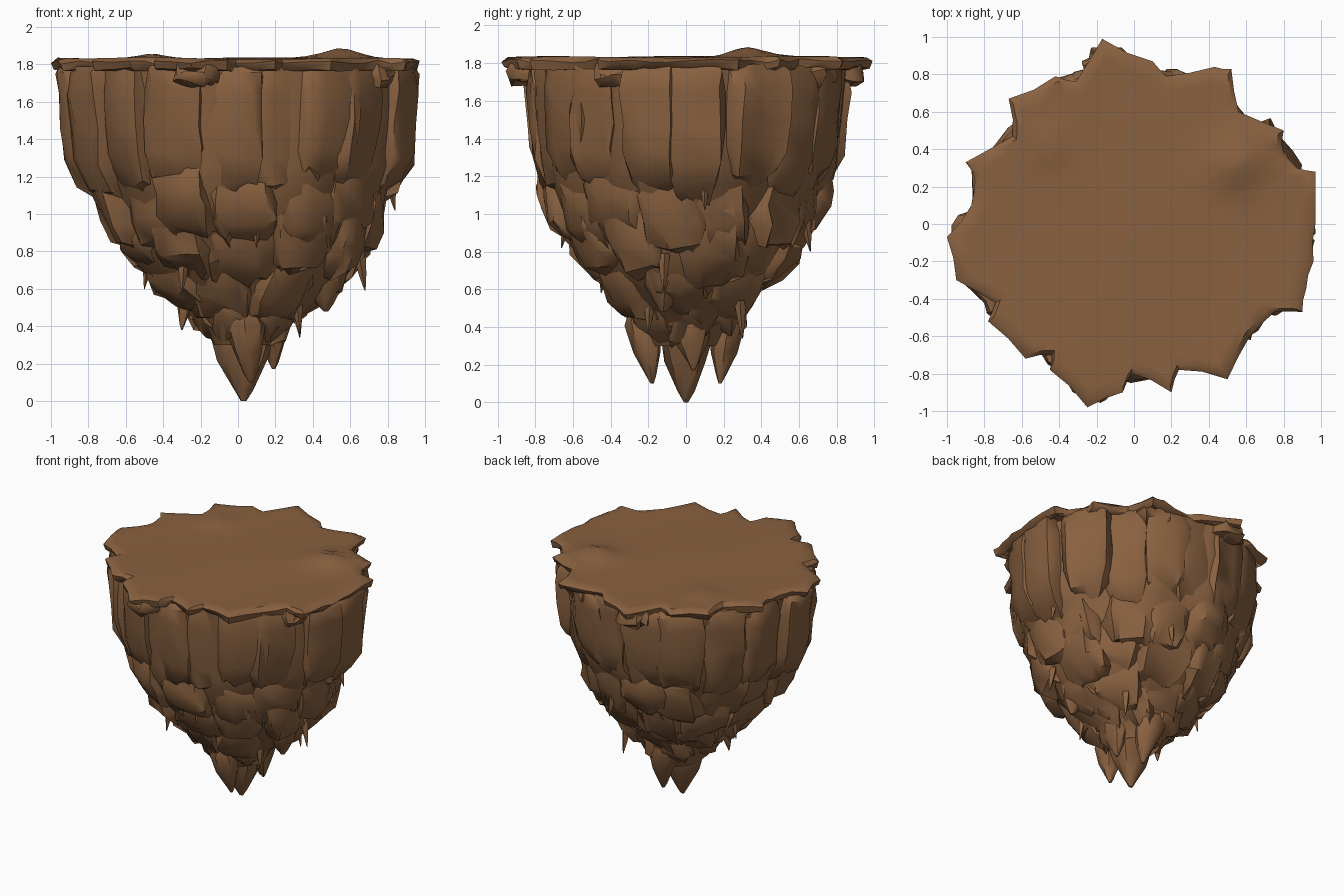
import bpy, bmesh, math, random
from mathutils import Vector

if "Cube" in bpy.data.objects:
    bpy.data.objects.remove(bpy.data.objects["Cube"])

random.seed(5)
TAU = math.tau
earth = bpy.data.materials.new("earth brown")
earth.diffuse_color = (0.25, 0.12, 0.052, 1)
earth.use_nodes = True
earth.node_tree.nodes["Principled BSDF"].inputs["Base Color"].default_value = earth.diffuse_color

# Plan outline of the rim, counter-clockwise
RIM = [(.97, 0), (.97, .28), (.87, .3), (.8, .38), (.8, .5), (.56, .6), (.52, .83), (.43, .84),
       (.17, .79), (.1, .87), (-.17, .99), (-.31, .76), (-.42, .79), (-.67, .67), (-.65, .47),
       (-.9, .33), (-.85, .23), (-.87, .1), (-1, -.07), (-.95, -.3), (-.74, -.42), (-.78, -.52),
       (-.58, -.72), (-.44, -.7), (-.45, -.78), (-.25, -.98), (-.06, -.9), (-.01, -.8),
       (.2, -.9), (.24, -.78), (.5, -.83), (.62, -.6), (.75, -.47), (.9, -.47), (.92, -.35), (.96, -.2)]
POLAR = sorted((math.atan2(y, x) % TAU, math.hypot(x, y)) for x, y in RIM)
# Cliff radius by height towards right, back, left and front
PROFILE = [(0, .02, .02, .02, .02), (.2, .16, .14, .1, .14), (.3, .2, .23, .14, .23), (.4, .27, .29, .2, .29),
           (.5, .43, .35, .3, .36), (.6, .56, .42, .46, .43), (.7, .65, .54, .56, .55), (.8, .7, .64, .65, .62),
           (1, .77, .75, .72, .79), (1.15, .86, .85, .85, .86), (1.25, .91, .89, .91, .88),
           (1.75, .95, .95, .98, .93), (2, .95, .95, .98, .93)]


def lerp_table(table, v):
    for (a, ra), (b, rb) in zip(table, table[1:]):
        if a <= v <= b:
            return ra + (rb - ra) * (v - a) / max(b - a, 1e-6)
    return table[0][1] if v < table[0][0] else table[-1][1]


def rim_radius(a):
    wrap = [(POLAR[-1][0] - TAU, POLAR[-1][1])] + POLAR + [(POLAR[0][0] + TAU, POLAR[0][1])]
    return lerp_table(wrap, a % TAU)


def axis_radius(a, z):
    c, s = math.cos(a), math.sin(a)
    rx = lerp_table([(p[0], p[1 if c > 0 else 3]) for p in PROFILE], z)
    ry = lerp_table([(p[0], p[2 if s > 0 else 4]) for p in PROFILE], z)
    return rx * c * c + ry * s * s


def envelope(a, z):
    smooth = sum(rim_radius(a + d) for d in (-.16, -.08, 0, .08, .16)) / 5
    keep = min(1, max(0, (z - .2) / 1))          # rounder towards the tip
    return axis_radius(a, z) * (1 + keep * (smooth / .945 - 1))


def loft(bm, rings, caps=True):
    """Skin closed rings of points."""
    loops = [[bm.verts.new(p) for p in r] for r in rings]
    n = len(loops[0])
    for lo, hi in zip(loops, loops[1:]):
        for i in range(n):
            bm.faces.new((lo[i], lo[(i + 1) % n], hi[(i + 1) % n], hi[i]))
    if caps:
        bm.faces.new(loops[0][::-1])
    bm.faces.new(loops[-1])


def buried(v):
    r, a = math.hypot(v.co.x, v.co.y), math.atan2(v.co.y, v.co.x)
    return .3 < v.co.z < 1.74 and r < envelope(a, v.co.z) * .88


def finish(name, bm, angle=42, trim=False):
    bmesh.ops.recalc_face_normals(bm, faces=bm.faces)
    bmesh.ops.triangulate(bm, faces=[f for f in bm.faces if len(f.verts) > 4])
    if trim:   # drop faces buried inside the core
        bmesh.ops.delete(bm, geom=[f for f in bm.faces if all(buried(v) for v in f.verts)], context='FACES')
    me = bpy.data.meshes.new(name)
    bm.to_mesh(me)
    bm.free()
    me.materials.append(earth)
    ob = bpy.data.objects.new(name, me)
    bpy.context.collection.objects.link(ob)
    bpy.ops.object.select_all(action='DESELECT')
    ob.select_set(True)
    bpy.context.view_layer.objects.active = ob
    bpy.ops.object.shade_smooth_by_angle(angle=math.radians(angle))


def rock(bm, a, z0, z1, width, depth, push=0, rough=.02, lean=0, tuck=.04):
    """A blocky column whose outer face follows the cliff envelope; tuck sinks its top inwards."""
    out, side = Vector((math.cos(a), math.sin(a), 0)), Vector((-math.sin(a), math.cos(a), 0))
    levels = [(0, .5), (.1, .82), (.3, .98), (.55, 1), (.8, 1), (.95, .95), (1, .85)]
    mid = envelope(a, z0 + (z1 - z0) * .4)
    sides = [random.uniform(-.04, .04) for _ in range(12)]
    twist = random.uniform(-.25, .25)
    rings = []
    for t, s in levels:
        z = z0 + (z1 - z0) * t
        radius = .65 * envelope(a, z) + .35 * mid + push - (1 - s) * .08 - depth / 2 - tuck * t * t
        ring = []
        for i in range(12):
            th = TAU * (i + .5) / 12 + twist
            c, sn = math.cos(th), math.sin(th)
            u = math.copysign(abs(c) ** .55, c) * width / 2 * s + sides[i] * .5 + lean * (t - .5)
            v = math.copysign(abs(sn) ** .6, sn) * depth / 2 * s + sides[i] * .5
            p = out * (radius + v) + side * u
            ring.append((p.x + random.uniform(-rough, rough), p.y + random.uniform(-rough, rough),
                         z + random.uniform(-rough, rough) * (1.8 if t < .9 else .4)))
        rings.append(ring)
    loft(bm, rings)


def spike(bm, tip, base, r, n=7, ry=None):
    """A jagged hanging point from base down to tip."""
    tip, base, ry = Vector(tip), Vector(base), ry or r
    rings = []
    for t, s in ((0, .08), (.12, .26), (.45, .7), (.85, 1), (1, .85)):
        c = tip.lerp(base, t)
        rings.append([(c.x + r * s * math.cos(TAU * i / n) * random.uniform(.85, 1.12),
                       c.y + ry * s * math.sin(TAU * i / n) * random.uniform(.85, 1.12), c.z) for i in range(n)])
    loft(bm, rings)


# Solid core
bm = bmesh.new()
loft(bm, [[(envelope(TAU * i / 48, z) * .91 * math.cos(TAU * i / 48),
            envelope(TAU * i / 48, z) * .91 * math.sin(TAU * i / 48), z) for i in range(48)]
          for z in (.3, .4, .5, .6, .7, .8, 1, 1.15, 1.25, 1.5, 1.77)])
bmesh.ops.delete(bm, geom=[f for f in bm.faces if len(f.verts) > 4], context='FACES_ONLY')
finish("core", bm)

# Rows of rocks: name, count, bottom, top, width, depth, push, wobble in height, top tuck
ROWS = [("upper_columns", 18, 1.12, 1.79, .35, .26, -.01, .08, 0),
        ("middle_rocks", 14, .85, 1.28, .38, .26, .01, .06, .09),
        ("lower_rocks", 11, .66, 1.08, .38, .26, .01, .06, .07),
        ("deep_rocks", 8, .48, .86, .36, .26, .005, .05, .07),
        ("root_rocks", 7, .35, .64, .24, .2, 0, .04, .05)]
for name, count, z0, z1, w, d, push, wob, tuck in ROWS:
    bm = bmesh.new()
    upper = name == "upper_columns"
    for i in range(count):
        a = TAU * (i + random.uniform(-.16, .16)) / count + len(name)
        top = z1 if upper else z1 + random.uniform(-wob, wob)
        rock(bm, a, z0 + random.uniform(-wob, wob), top, w * random.uniform(.85, 1.1), d,
             push + random.uniform(-.03, .02), .016 if upper else .02,
             0 if upper else random.uniform(-.08, .08), tuck)
    finish(name, bm, trim=True)

# Hanging tip: a broad central point, one on each side, and small fangs
bm = bmesh.new()
for tip, base, r, ry in (((.03, 0, 0), (.03, 0, .48), .2, .16), ((.07, -.18, .1), (.03, -.23, .46), .12, .1),
                         ((.07, .18, .1), (.03, .23, .46), .12, .1), ((.19, .04, .17), (.19, .03, .5), .1, .12),
                         ((.47, -.12, .48), (.43, -.1, .8), .16, .16), ((-.3, -.1, .38), (-.28, -.08, .62), .05, .05)):
    spike(bm, tip, base, r, 8, ry)
finish("tip_spikes", bm)

# A few thin shards hanging under the ledges
bm = bmesh.new()
for x, y, z in ((.68, -.12, .59), (.84, .1, 1.02), (-.5, .1, .6), (.33, -.2, .36), (.33, .3, .34),
                (.1, -.66, .82), (.2, .66, .8), (-.3, -.45, .58)):
    spike(bm, (x, y, z), (x * .95, y * .95, z + .2), .03, 4)
finish("shards", bm)


def ground(x, y):
    """Ground height, with a low knoll and a small ridge."""
    knoll = .055 * math.exp(-((x - .55) ** 2 + (y - .33) ** 2) / .018)
    ridge = .025 * math.exp(-((x + .46) ** 2 + (y - .42) ** 2) / .01)
    return 1.832 + knoll + ridge + .006 * math.sin(5 * x + 1) * math.cos(4 * y)


# Ground slab with a ragged rim
bm = bmesh.new()
edge = []
for p, q in zip(RIM, RIM[1:] + RIM[:1]):
    edge.append(p)
    m = random.uniform(.98, 1)
    edge.append(((p[0] + q[0]) / 2 * m, (p[1] + q[1]) / 2 * m))
rings = [[(x * .95, y * .95, 1.765) for x, y in edge],
         [(x * .985, y * .985, 1.78 + random.uniform(-.02, .015)) for x, y in edge],
         [(x, y, 1.812 + random.uniform(-.012, .012)) for x, y in edge]]
for s in (.965, .9, .82, .74, .66, .58, .48, .36, .22, .08):
    rings.append([(x * s, y * s, ground(x * s, y * s)) for x, y in edge])
loft(bm, rings, caps=False)
finish("ground_slab", bm)

# Overhanging lumps below the widest points of the rim
bm = bmesh.new()
for x, y in ((-.17, .97), (-.96, -.08), (-.25, -.95), (-.86, .3), (.47, .79), (.85, -.42), (-.66, -.58)):
    r, a = math.hypot(x, y), math.atan2(y, x)
    rock(bm, a, 1.68, 1.81, .24, .2, r - envelope(a, 1.75) - .02, .012)
finish("rim_lumps", bm, trim=True)
